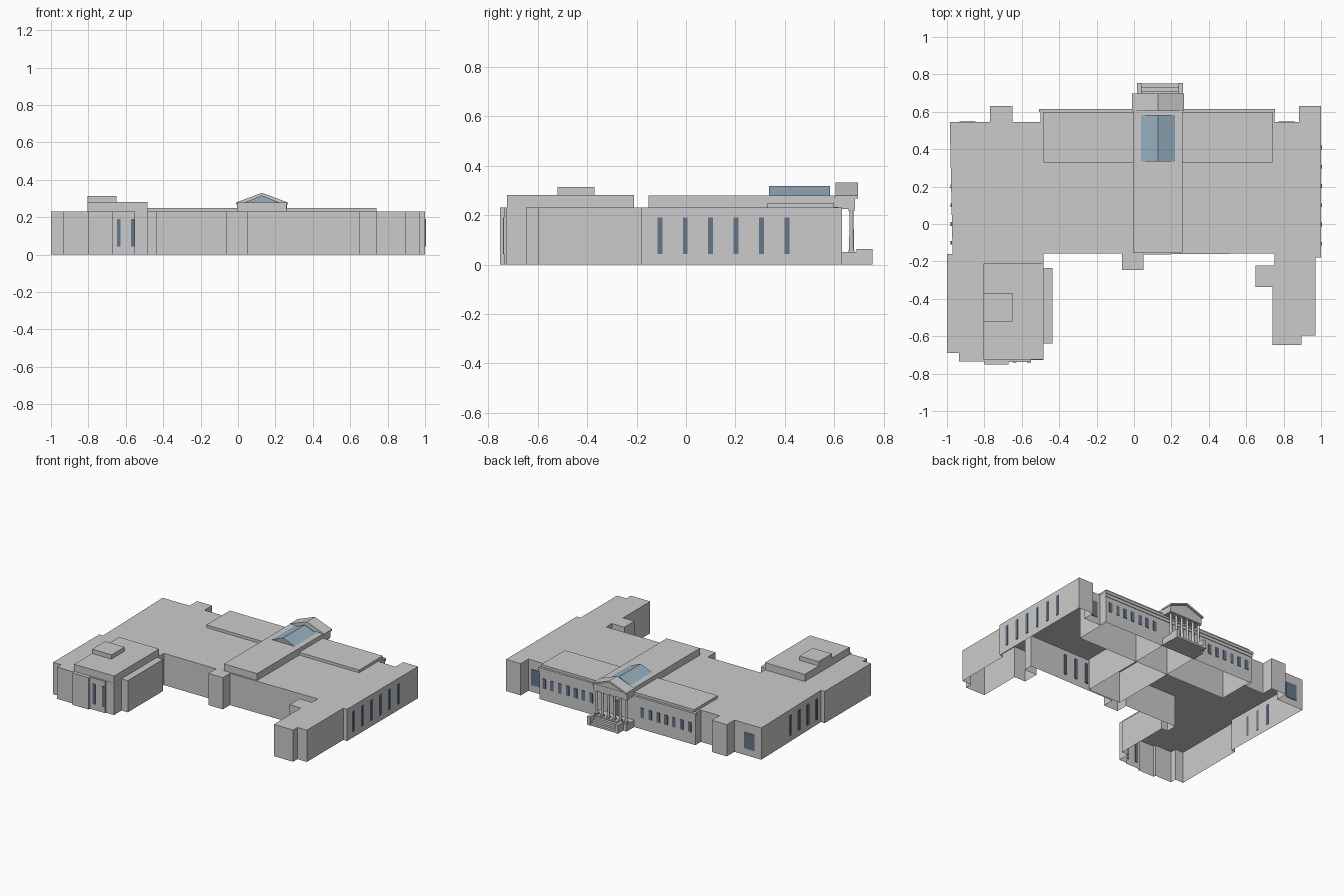
import bpy, bmesh

cube = bpy.data.objects.get("Cube")
if cube:
    bpy.data.objects.remove(cube, do_unlink=True)


def make_material(name, rgb):
    mat = bpy.data.materials.new(name)
    mat.use_nodes = True
    mat.diffuse_color = (*rgb, 1)
    mat.node_tree.nodes["Principled BSDF"].inputs["Base Color"].default_value = (*rgb, 1)
    return mat


STONE = make_material("pale grey stone", (0.6, 0.6, 0.6))
GLASS = make_material("dark window glass", (0.13, 0.18, 0.25))
SKY = make_material("light blue skylight glass", (0.31, 0.43, 0.53))


def finish(name, bm, mat):
    bmesh.ops.recalc_face_normals(bm, faces=bm.faces)
    mesh = bpy.data.meshes.new(name)
    bm.to_mesh(mesh)
    bm.free()
    mesh.materials.append(mat)
    obj = bpy.data.objects.new(name, mesh)
    bpy.context.collection.objects.link(obj)
    return obj


def prism(name, points, start, end, mat=STONE, axis="z", hollow=False):
    """Extrude an outline along z or y; hollow leaves the underside open."""
    bm = bmesh.new()

    def place(p, d):
        return (p[0], p[1], d) if axis == "z" else (p[0], d, p[1])

    base = bm.faces.new([bm.verts.new(place(p, start)) for p in points])
    made = bmesh.ops.extrude_face_region(bm, geom=[base], use_keep_orig=True)
    shift = (0, 0, end - start) if axis == "z" else (0, end - start, 0)
    top = [g for g in made["geom"] if isinstance(g, bmesh.types.BMVert)]
    bmesh.ops.translate(bm, verts=top, vec=shift)
    bmesh.ops.recalc_face_normals(bm, faces=bm.faces)
    if hollow:
        bmesh.ops.delete(bm, geom=[base], context="FACES_ONLY")
    return finish(name, bm, mat)


def box(name, xs, ys, zs, mat=STONE, hollow=False):
    (a, b), (c, d) = xs, ys
    return prism(name, [(a, c), (b, c), (b, d), (a, d)], *zs, mat, hollow=hollow)


def windows(name, wall, centres, width, zs, side):
    """Thin panes set in a wall; side is the axis the wall faces."""
    t = 0.004
    for c in centres:
        along, across = (c - width / 2, c + width / 2), (wall - t, wall + t)
        if side == "x":
            box(name, across, along, zs, GLASS)
        else:
            box(name, along, across, zs, GLASS)


# Main building: one hollow footprint, clockwise from the front left
ROOF = 0.23
front_left = [(-0.97, -0.16), (-1, -0.16), (-1, -0.69), (-0.935, -0.69), (-0.935, -0.735),
              (-0.8, -0.735), (-0.8, -0.752), (-0.67, -0.752), (-0.67, -0.737),
              (-0.55, -0.737), (-0.55, -0.727), (-0.485, -0.727), (-0.485, -0.64),
              (-0.435, -0.64), (-0.435, -0.235), (-0.485, -0.235), (-0.485, -0.157)]
front_middle = [(-0.065, -0.157), (-0.065, -0.245), (0.05, -0.245), (0.05, -0.163), (0.75, -0.157)]
front_right = [(0.75, -0.222), (0.65, -0.222), (0.65, -0.337), (0.74, -0.337), (0.74, -0.647),
               (0.895, -0.647), (0.895, -0.597), (0.97, -0.597), (0.97, -0.18), (1, -0.18)]
back = [(1, 0.632), (0.882, 0.632), (0.882, 0.545), (0.75, 0.545), (0.75, 0.607),
        (-0.5, 0.607), (-0.5, 0.545), (-0.65, 0.545), (-0.65, 0.632), (-0.77, 0.632),
        (-0.77, 0.545), (-0.985, 0.545)]
prism("main_building", front_left + front_middle + front_right + back, 0, ROOF, hollow=True)

# Raised roofs, with partition walls running down inside the shell
MID = 0.128
box("cross_hall", (-0.485, 0.74), (0.33, 0.6), (0, 0.25), hollow=True)
box("central_hall", (-0.005, 0.26), (-0.152, 0.604), (0, 0.28), hollow=True)
box("corner_upper_storey", (-0.805, -0.485), (-0.725, -0.21), (ROOF, 0.282))
box("corner_roof_box", (-0.805, -0.65), (-0.52, -0.37), (0.282, 0.313))
prism("skylight", [(MID - 0.09, 0.28), (MID + 0.09, 0.28), (MID, 0.317)], 0.335, 0.583, SKY, "y")

# Cornice along the back facade
box("back_cornice", (-0.507, 0.755), (0.6, 0.616), (0.212, 0.232))
box("back_cornice_band", (-0.503, 0.752), (0.6, 0.611), (0.19, 0.212))

# Portico
HALF = 0.138
left, right = MID - HALF, MID + HALF
box("portico_platform", (left, right), (0.6, 0.693), (0, 0.05))
box("entablature", (left + 0.005, right - 0.005), (0.6, 0.685), (0.225, 0.272))
prism("pediment", [(left, 0.27), (right, 0.27), (MID, 0.322)], 0.605, 0.683, STONE, "y")
prism("pediment_roof", [(left, 0.268), (left, 0.279), (MID, 0.331), (right, 0.279),
                        (right, 0.268), (MID, 0.319)], 0.605, 0.697, STONE, "y")
COLUMNS = 6
for i in range(COLUMNS):
    x = left + 0.02 + i * (2 * HALF - 0.04) / (COLUMNS - 1)
    bpy.ops.mesh.primitive_cone_add(vertices=12, radius1=0.01, radius2=0.008, depth=0.18,
                                    location=(x, 0.67, 0.139))
    column = bpy.context.object
    column.name = "column"
    column.data.materials.append(STONE)
    for z in (0.05, 0.217):
        box("column_block", (x - 0.012, x + 0.012), (0.658, 0.682), (z, z + 0.009))

# Entrance steps between two cheek walls
for i in range(3):
    box("step", (0.02, 0.245), (0.69, 0.712 + i * 0.02), (0, 0.042 - i * 0.014))
for x in (0.017, 0.239):
    box("step_cheek_wall", (x, x + 0.024), (0.69, 0.755), (0, 0.062))

# Windows
TALL = (0.043, 0.19)
windows("right_wall_window", 1, [-0.106 + i * 0.103 for i in range(6)], 0.02, TALL, "x")
windows("left_wall_window", -0.977, [-0.1 + i * 0.1 for i in range(4)], 0.02, TALL, "x")
windows("corner_front_window", -0.737, [-0.638, -0.562], 0.02, TALL, "y")
windows("courtyard_window", -0.151, [0.28, 0.37, 0.46], 0.02, TALL, "y")
windows("back_end_window", 0.545, [-0.89, 0.815], 0.085, (0.05, 0.165), "y")
for sign in (-1, 1):
    spots = [MID + sign * (0.205 + i * 0.063) for i in range(7)]
    windows("back_facade_window", 0.607, spots, 0.026, (0.085, 0.155), "y")
box("entrance_door", (MID - 0.025, MID + 0.025), (0.603, 0.611), (0.05, 0.16), GLASS)
